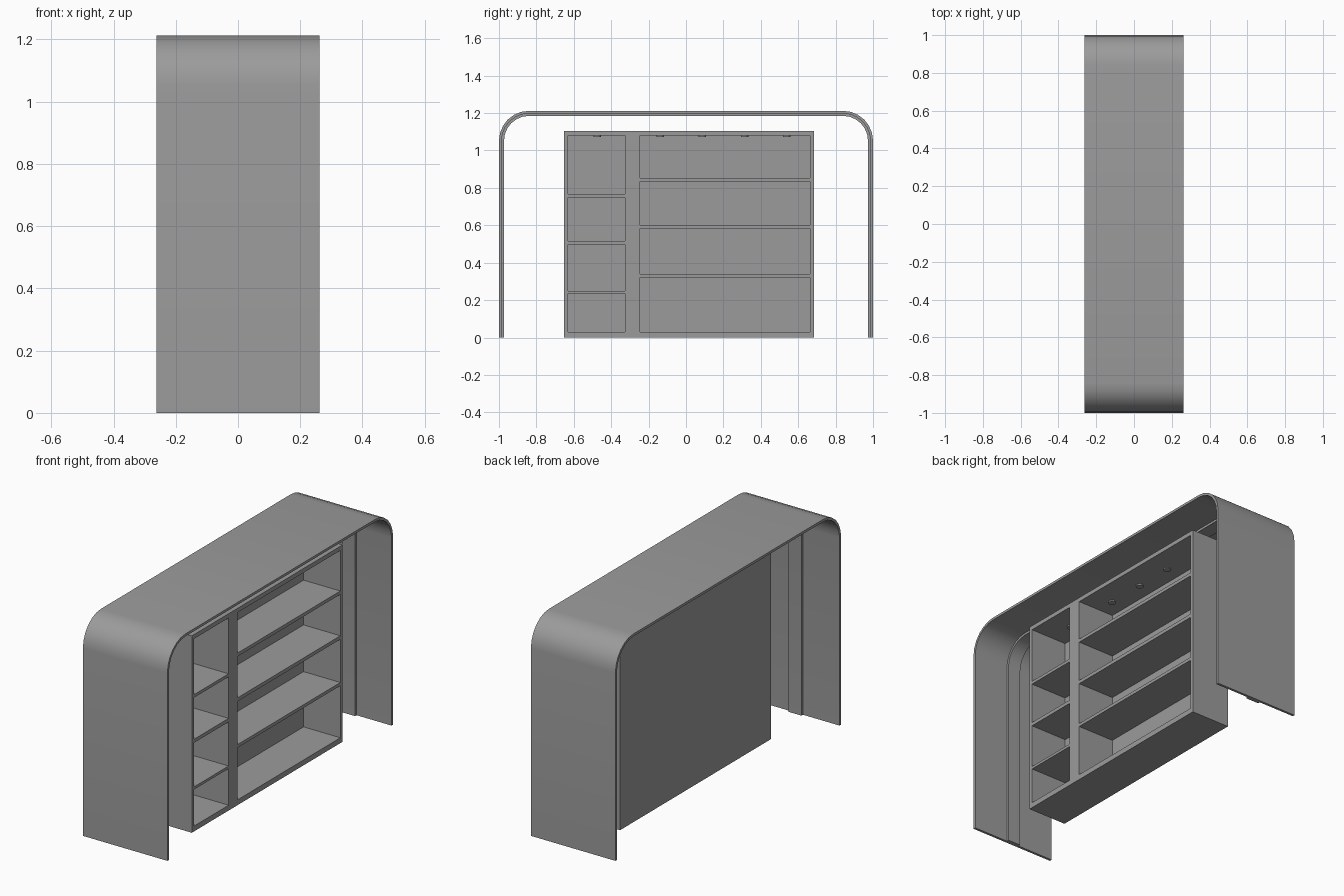
import bpy, bmesh, math
from mathutils import Matrix, Vector

if "Cube" in bpy.data.objects:
    bpy.data.objects.remove(bpy.data.objects["Cube"])

grey = bpy.data.materials.new("warm_grey")
grey.diffuse_color = (0.33, 0.33, 0.33, 1)
grey.use_nodes = True
grey.node_tree.nodes["Principled BSDF"].inputs["Base Color"].default_value = grey.diffuse_color


def finish(name, bm):
    bmesh.ops.recalc_face_normals(bm, faces=bm.faces)
    me = bpy.data.meshes.new(name)
    bm.to_mesh(me)
    bm.free()
    ob = bpy.data.objects.new(name, me)
    bpy.context.collection.objects.link(ob)
    me.materials.append(grey)
    return ob


def add_box(bm, lo, hi):
    lo, hi = Vector(lo), Vector(hi)
    m = Matrix.Translation((lo + hi) / 2) @ Matrix.Diagonal((*(hi - lo), 1))
    bmesh.ops.create_cube(bm, size=1, matrix=m)


def arch_path(inset, half=1.0, top=1.212, radius=0.16, seg=6):
    """Rounded portal outline in y/z, moved inward by inset."""
    right = [(half - inset, 0)]
    for i in range(seg + 1):
        a = math.pi / 2 * i / seg
        r = radius - inset
        right.append((half - radius + r * math.cos(a), top - radius + r * math.sin(a)))
    return right + [(-y, z) for y, z in reversed(right)]


def arch(name, x0, x1, inset0, inset1):
    bm = bmesh.new()
    outer, inner = arch_path(inset0), arch_path(inset1)
    rings = []
    for o, i in zip(outer, inner):
        rings.append([bm.verts.new(p) for p in
                      ((x0, *o), (x1, *o), (x1, *i), (x0, *i))])
    for a, b in zip(rings, rings[1:]):
        for k in range(4):
            n = (k + 1) % 4
            bm.faces.new((a[k], a[n], b[n], b[k]))
    bm.faces.new(rings[0])
    bm.faces.new(rings[-1])
    ob = finish(name, bm)
    bpy.ops.object.select_all(action='DESELECT')
    ob.select_set(True)
    bpy.context.view_layer.objects.active = ob
    bpy.ops.object.shade_smooth_by_angle(angle=math.radians(35))
    return ob


# Curved portal shell and the narrow rib lining its inside
arch("portal_shell", -0.262, 0.262, 0, 0.014)
arch("portal_inner_rib", -0.035, 0.045, 0.0135, 0.027)

# Shelf cabinet: solid block with open compartments cut in from the +x face
BACK, FRONT = -0.07, 0.17
bm = bmesh.new()
add_box(bm, (BACK, -0.652, 0), (FRONT, 0.684, 1.104))
cabinet = finish("shelf_cabinet", bm)

columns = [
    ((-0.632, -0.326), [(0.03, 0.235), (0.25, 0.497), (0.517, 0.75), (0.767, 1.08)]),
    ((-0.246, 0.664), [(0.03, 0.322), (0.34, 0.582), (0.602, 0.834), (0.853, 1.08)]),
]
bm = bmesh.new()
for (y0, y1), rows in columns:
    for z0, z1 in rows:
        add_box(bm, (BACK + 0.012, y0, z0), (FRONT + 0.1, y1, z1))
cutter = finish("compartment_cutter", bm)
cutter.hide_render = True
mod = cabinet.modifiers.new("compartments", 'BOOLEAN')
mod.operation = 'DIFFERENCE'
mod.solver = 'EXACT'
mod.object = cutter
bpy.context.view_layer.objects.active = cabinet
bpy.ops.object.modifier_apply(modifier=mod.name)
bpy.data.objects.remove(cutter)

# Small round downlights under the cabinet ceiling
for n, y in enumerate((-0.475, -0.137, 0.088, 0.313, 0.538)):
    bm = bmesh.new()
    bmesh.ops.create_cone(bm, cap_ends=True, segments=20, radius1=0.02, radius2=0.02,
                          depth=0.008, matrix=Matrix.Translation((0.035, y, 1.077)))
    finish(f"downlight_{n + 1}", bm)
